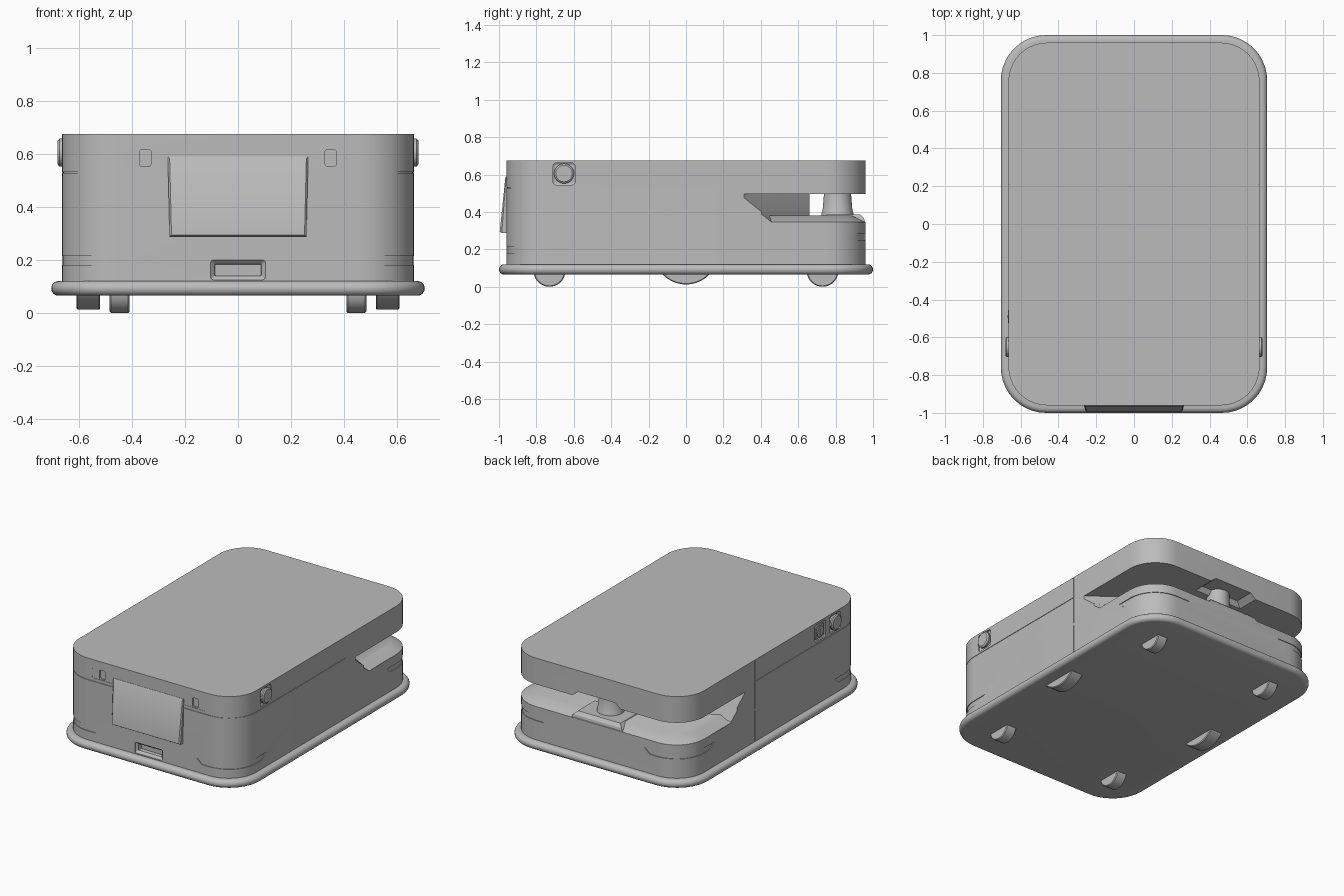
import bpy, bmesh, math

cube = bpy.data.objects.get("Cube")
if cube:
    bpy.data.objects.remove(cube, do_unlink=True)

grey = bpy.data.materials.new("light grey")
grey.use_nodes = True
COLOR = (0.5, 0.5, 0.5, 1)
grey.diffuse_color = COLOR
grey.node_tree.nodes["Principled BSDF"].inputs["Base Color"].default_value = COLOR


def loft(name, loops, ring=False):
    """Skin a list of equal-length point loops; cap the ends or close as a ring."""
    bm = bmesh.new()
    rows = [[bm.verts.new(p) for p in loop] for loop in loops]
    n = len(rows[0])
    pairs = list(zip(rows, rows[1:]))
    if ring:
        pairs.append((rows[-1], rows[0]))
    else:
        bm.faces.new(rows[0])
        bm.faces.new(rows[-1])
    for a, b in pairs:
        for i in range(n):
            j = (i + 1) % n
            bm.faces.new((a[i], a[j], b[j], b[i]))
    bmesh.ops.recalc_face_normals(bm, faces=bm.faces)
    mesh = bpy.data.meshes.new(name)
    bm.to_mesh(mesh)
    bm.free()
    mesh.materials.append(grey)
    obj = bpy.data.objects.new(name, mesh)
    bpy.context.collection.objects.link(obj)
    return obj


def rounded(hu, hv, r, seg=10):
    pts = []
    for k, (su, sv) in enumerate(((1, 1), (-1, 1), (-1, -1), (1, -1))):
        for i in range(seg + 1):
            a = math.radians(90) * (k + i / seg)
            pts.append((su * (hu - r) + r * math.cos(a), sv * (hv - r) + r * math.sin(a)))
    return pts


def slab(name, axis, u, v, hu, hv, r, layers, ring=False):
    """Rounded rectangle stacked along an axis; layers are (position, inset)."""
    place = {"x": lambda a, b, d: (d, a, b),
             "y": lambda a, b, d: (a, d, b),
             "z": lambda a, b, d: (a, b, d)}[axis]
    loops = [[place(u + a, v + b, d) for a, b in
              rounded(hu - t, hv - t, max(r - t, 0.002))] for d, t in layers]
    return loft(name, loops, ring)


def quad(x0, x1, y0, y1, z):
    return [(x0, y0, z), (x1, y0, z), (x1, y1, z), (x0, y1, z)]


def box(name, x0, x1, y0, y1, z0, z1):
    return loft(name, [quad(x0, x1, y0, y1, z0), quad(x0, x1, y0, y1, z1)])


def combine(target, tool, op="DIFFERENCE"):
    mod = target.modifiers.new("cut", "BOOLEAN")
    mod.operation, mod.solver, mod.object = op, "EXACT", tool
    bpy.context.view_layer.objects.active = target
    bpy.ops.object.modifier_apply(modifier=mod.name)
    bpy.data.objects.remove(tool, do_unlink=True)


# Bumper base with a fully rounded rim
R = 0.0275
rim = [math.radians(a) for a in range(-90, 91, 15)]
slab("bumper_base", "z", 0, 0, 0.705, 1.0, 0.24,
     [(0.0925 + R * math.sin(a), R * (1 - math.cos(a))) for a in rim])

# Main body
HX, HY, CR = 0.665, 0.96, 0.205
body = slab("body", "z", 0, 0, HX, HY, CR, [(0.11, 0), (0.675, 0)])

# Open scanner slot around the rear, with walls running in to the centre
def slot_loop(z, side, middle):
    return [(0.8, side - 0.09, z), (0.8, 1.1, z), (-0.8, 1.1, z), (-0.8, side - 0.09, z),
            (-0.2, middle, z), (0.2, middle, z)]
combine(body, loft("slot_cutter", [slot_loop(0.345, 0.49, 0.66), slot_loop(0.40, 0.42, 0.66),
                                   slot_loop(0.497, 0.30, 0.66)]))
combine(body, loft("notch_cutter", [quad(-0.2, 0.2, 0.8, 1.1, 0.48),
                                    quad(-0.14, 0.14, 0.83, 1.1, 0.53)]))


def groove(clip, depth):
    """Cut a shallow groove in the body walls wherever the clip shape meets them."""
    band = slab("band", "z", 0, 0, HX, HY, CR,
                [(0.1, -0.05), (0.7, -0.05), (0.7, depth), (0.1, depth)], ring=True)
    combine(band, clip, "INTERSECT")
    combine(body, band)


# Panel seams
groove(box("seam", -1, 1, 0.208, 0.212, 0.05, 0.8), 0.004)
groove(box("seam", -1, 1, -1.2, 0.21, 0.528, 0.531), 0.004)

# Light strips wrapping the corners
for sx in (-1, 1):
    for sy, z0, z1 in ((-1, 0.18, 0.215), (1, 0.25, 0.285)):
        groove(loft("strip", [quad(sx * 0.40, sx, sy * 0.69, sy * 1.1, z0),
                              quad(sx * 0.36, sx, sy * 0.65, sy * 1.1, z1)]), 0.005)

# Front charging recess and sensor windows
combine(body, slab("recess", "y", 0, 0.162, 0.103, 0.037, 0.01,
                   [(-1.0, 0), (-0.955, 0), (-0.94, 0.015), (-0.915, 0.017)]))
for s in (-1, 1):
    combine(body, slab("panel", "y", s * 0.345, 0.585, 0.08, 0.035, 0.01,
                       [(-1.0, 0), (-0.958, 0)]))
    combine(body, slab("window", "y", s * 0.35, 0.585, 0.021, 0.031, 0.008,
                       [(-1.0, 0), (-0.945, 0)]))

# Side controls in square recesses
def pocket(s, y):
    combine(body, slab("pocket", "x", y, 0.603, 0.058, 0.058, 0.016,
                       [(s * 0.7, 0), (s * 0.655, 0), (s * 0.65, 0.008)]))
for s, side in ((-1, "right"), (1, "left")):
    pocket(s, -0.652)
    slab(side + "_stop_button", "x", -0.652, 0.605, 0.053, 0.053, 0.053,
         [(s * 0.64, 0.01), (s * 0.662, 0.01), (s * 0.664, 0), (s * 0.674, 0), (s * 0.681, 0.009)])
pocket(-1, -0.49)
slab("key_switch", "x", -0.49, 0.603, 0.045, 0.045, 0.014, [(-0.64, 0), (-0.658, 0), (-0.662, 0.004)])
slab("key_dial", "x", -0.49, 0.603, 0.035, 0.035, 0.035, [(-0.65, 0), (-0.668, 0)])
slab("key_slot", "x", -0.49, 0.603, 0.006, 0.022, 0.004, [(-0.66, 0), (-0.672, 0)])

# Tilted display on the front
def display_loop(y_top, y_bottom, t):
    return [(-0.265 + t, y_top, 0.59 - t), (0.265 - t, y_top, 0.59 - t),
            (0.258 - t, y_bottom, 0.287 + t), (-0.258 + t, y_bottom, 0.287 + t)]
loft("display", [display_loop(-0.94, -0.94, 0), display_loop(-0.962, -0.985, 0),
                 display_loop(-0.966, -0.996, 0.007)])

# Sloped rear deck, its centre panel and the scanner turret
slab("rear_deck", "z", 0, 0, HX - 0.001, HY - 0.001, CR, [(0.33, 0), (0.346, 0), (0.382, 0.075)])
loft("deck_panel", [quad(-0.2, 0.2, 0.75, 0.957, 0.34), quad(-0.18, 0.18, 0.75, 0.952, 0.365),
                    quad(-0.16, 0.16, 0.75, 0.932, 0.386)])
slab("scanner_turret", "z", 0, 0.81, 0.085, 0.085, 0.085,
     [(0.37, 0), (0.395, 0), (0.405, 0.005), (0.50, 0.013), (0.54, 0.013)])

# Wheels
def wheel(name, x, y, z, radius, width):
    slab(name, "x", y, z, radius, radius, radius,
         [(x - width / 2, 0.005), (x - width / 2 + 0.005, 0),
          (x + width / 2 - 0.005, 0), (x + width / 2, 0.005)])
for s, side in ((-1, "right"), (1, "left")):
    wheel(side + "_drive_wheel", s * 0.565, 0, 0.186, 0.174, 0.09)
    wheel(side + "_front_caster", s * 0.447, -0.73, 0.085, 0.085, 0.075)
    wheel(side + "_rear_caster", s * 0.447, 0.73, 0.085, 0.085, 0.075)

# Smooth rounded surfaces, keep hard edges crisp
bpy.ops.object.select_all(action="DESELECT")
for obj in bpy.context.scene.objects:
    if obj.type == "MESH":
        obj.select_set(True)
        bpy.context.view_layer.objects.active = obj
bpy.ops.object.shade_smooth_by_angle(angle=math.radians(30))
